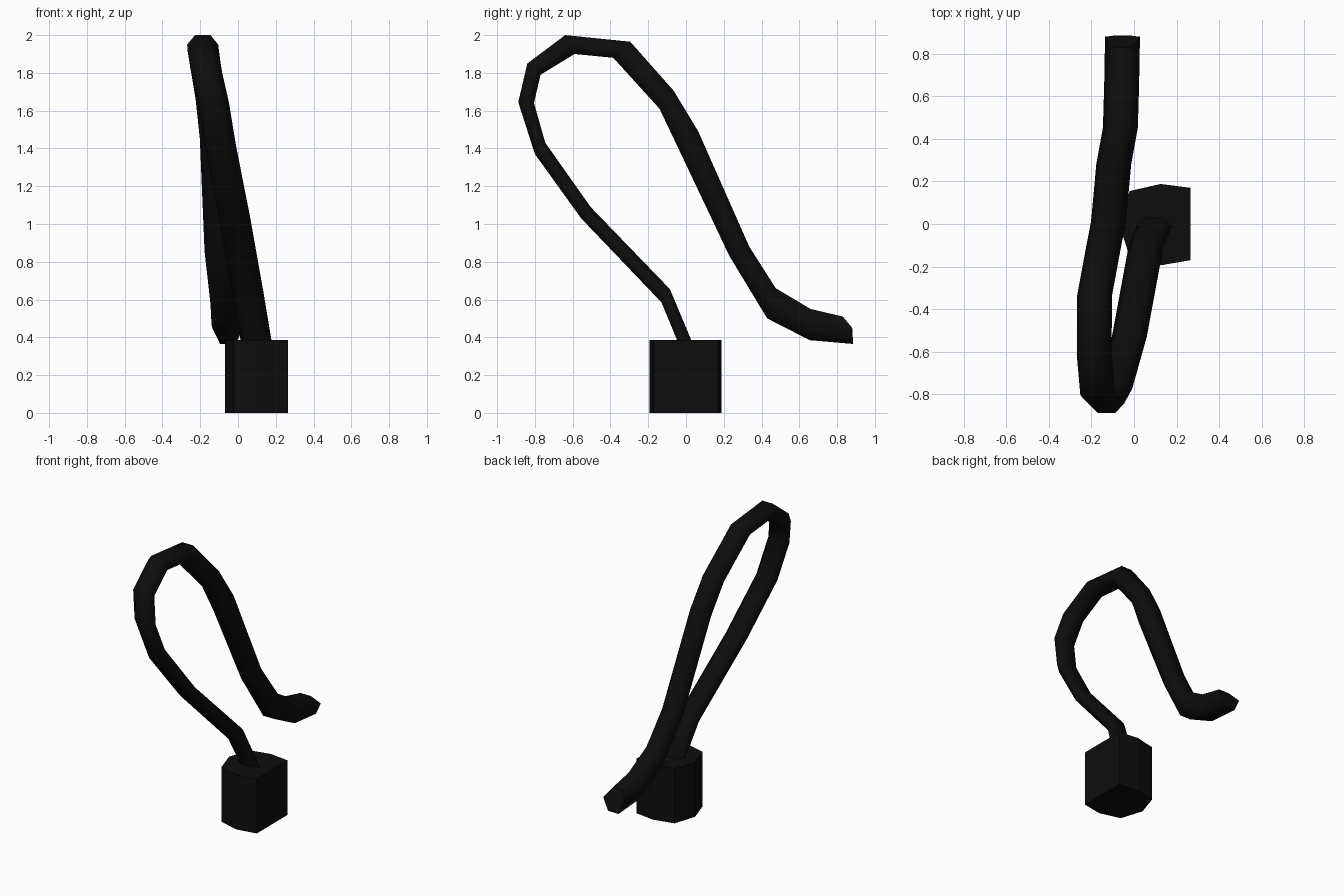
import bpy
import bmesh

if "Cube" in bpy.data.objects:
    bpy.data.objects.remove(bpy.data.objects["Cube"])

black = bpy.data.materials.new("matte black")
black.diffuse_color = (0.004, 0.004, 0.004, 1)
black.use_nodes = True
black.node_tree.nodes["Principled BSDF"].inputs["Base Color"].default_value = black.diffuse_color


def make(name, bm, smooth):
    bmesh.ops.recalc_face_normals(bm, faces=bm.faces)
    for f in bm.faces:
        f.smooth = smooth and len(f.verts) == 4
    mesh = bpy.data.meshes.new(name)
    bm.to_mesh(mesh)
    bm.free()
    mesh.materials.append(black)
    obj = bpy.data.objects.new(name, mesh)
    bpy.context.collection.objects.link(obj)
    return obj


def loft(name, rings, smooth=False):
    bm = bmesh.new()
    vs = [[bm.verts.new(p) for p in r] for r in rings]
    n = len(vs[0])
    for a, b in zip(vs, vs[1:]):
        for i in range(n):
            j = (i + 1) % n
            bm.faces.new((a[i], a[j], b[j], b[i]))
    bm.faces.new(vs[0])
    bm.faces.new(vs[-1])
    return make(name, bm, smooth)


# Base block: seven-sided prism
outline = [(0.265, 0.17), (0.125, 0.188), (-0.02, 0.155), (-0.07, 0.0),
           (-0.02, -0.155), (0.125, -0.194), (0.265, -0.17)]
loft("base_block", [[(x, y, z) for x, y in outline] for z in (0, 0.385)])

# Curved cable: hexagonal sections (centre x, outer y, outer z, inner y, inner z)
path = [
    (0.096, -0.045, 0.38, 0.03, 0.38),
    (0.056, -0.13, 0.585, -0.085, 0.655),
    (-0.022, -0.555, 1.03, -0.505, 1.09),
    (-0.09, -0.80, 1.37, -0.745, 1.43),
    (-0.13, -0.888, 1.645, -0.805, 1.64),
    (-0.17, -0.84, 1.85, -0.77, 1.79),
    (-0.187, -0.64, 2.0, -0.59, 1.90),
    (-0.186, -0.295, 1.965, -0.385, 1.88),
    (-0.142, -0.065, 1.705, -0.14, 1.61),
    (-0.12, 0.065, 1.49, -0.045, 1.41),
    (-0.095, 0.335, 0.88, 0.23, 0.83),
    (-0.064, 0.475, 0.66, 0.43, 0.50),
    (-0.058, 0.66, 0.55, 0.655, 0.385),
    (-0.054, 0.83, 0.51, 0.885, 0.365),
]
W = 0.082
rings = []
for k, (x, yo, zo, yi, zi) in enumerate(path):
    ym, zm = (yo + yi) / 2, (zo + zi) / 2
    if k == len(path) - 1:      # rounded tail end
        ym, zm = 0.88, 0.45
    h = W / 2
    rings.append([(x - h, yo, zo), (x + h, yo, zo), (x + W, ym, zm),
                  (x + h, yi, zi), (x - h, yi, zi), (x - W, ym, zm)])
loft("curved_cable", rings, smooth=True)
